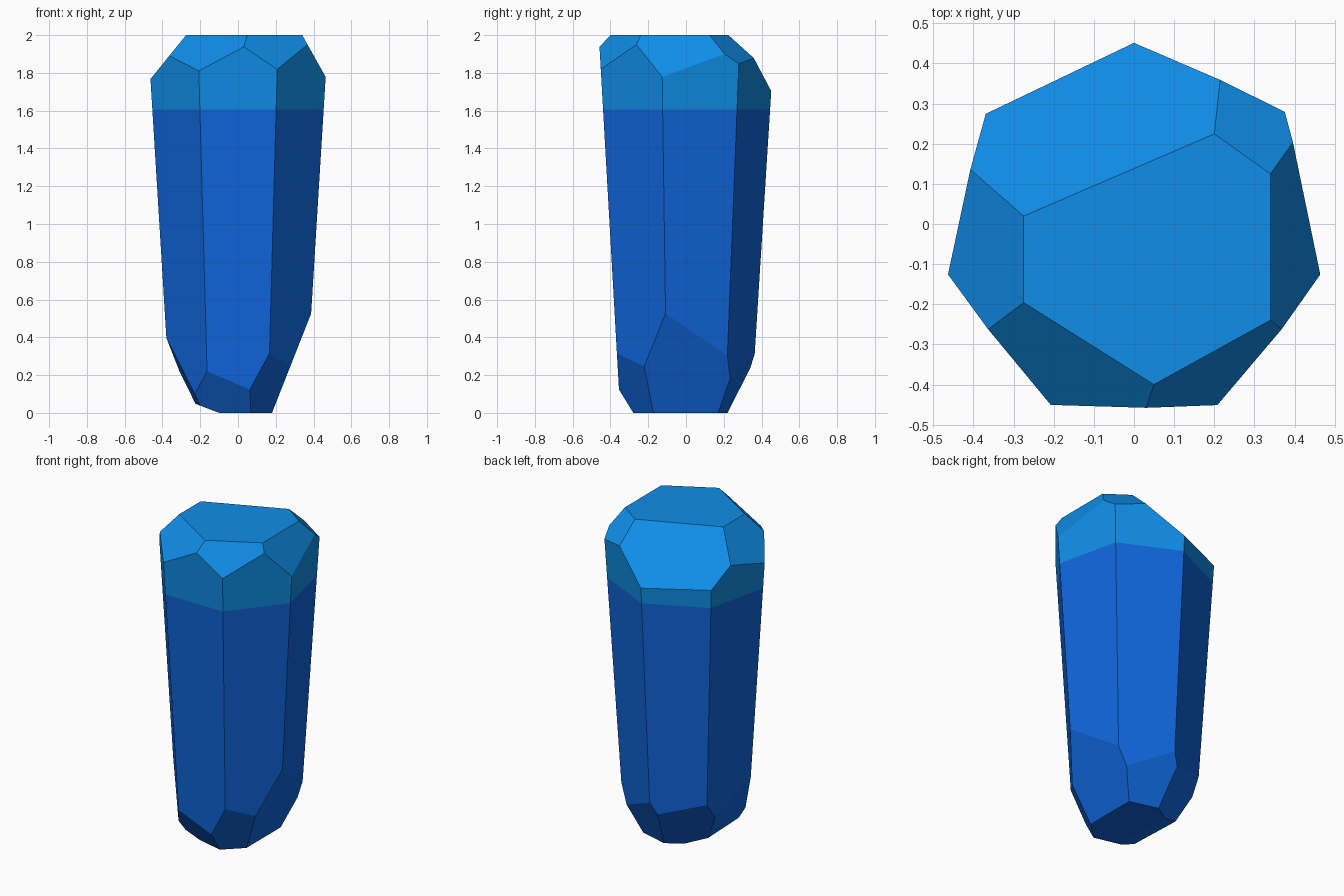
import bpy, bmesh, math
from mathutils import Vector

if "Cube" in bpy.data.objects:
    bpy.data.objects.remove(bpy.data.objects["Cube"])

SIDES, HEIGHT, SPLIT = 7, 2.0, 1.605
Y_OFF = -0.02

# facets: (azimuth in degrees, distance of its edge from the axis, run per unit of height)
TOP_CUTS = [(113.3, 0.127, 0.97), (54.5, 0.299, 0.97), (0, 0.34, 0.56),
            (-61.1, 0.374, 0.67), (-122.2, 0.312, 0.95), (180, 0.275, 0.81)]
BOTTOM_CUTS = [(0, 0.18, 0.394), (-46.4, 0.249, 0.415), (-103.7, 0.255, 0.607),
               (180, 0.10, 2.6), (183.3, 0.196, 0.4755), (123.2, 0.184, 0.5115),
               (74.5, 0.212, 0.444)]


def material(name, rgb):
    m = bpy.data.materials.new(name)
    m.diffuse_color = (*rgb, 1)
    m.use_nodes = True
    m.node_tree.nodes["Principled BSDF"].inputs["Base Color"].default_value = m.diffuse_color
    return m


def ring(bm, z):
    r = 0.364 + 0.063 * z
    angles = [math.pi / 2 + 2 * math.pi * i / SIDES for i in range(SIDES)]
    return [bm.verts.new((r * math.cos(a), r * math.sin(a) + Y_OFF, z)) for a in angles]


def slice_off(bm, azimuth, dist, run, z0, up):
    a = math.radians(azimuth)
    c, s = math.cos(a), math.sin(a)
    bmesh.ops.bisect_plane(bm, geom=bm.verts[:] + bm.edges[:] + bm.faces[:], dist=1e-5,
                           plane_co=Vector((c * dist, s * dist, z0)),
                           plane_no=Vector((c, s, up * run)).normalized(),
                           clear_outer=True)
    # cap the opening left by the cut
    rim = [e for e in bm.edges if e.is_boundary]
    if rim:
        bmesh.ops.contextual_create(bm, geom=rim)


bm = bmesh.new()

# tapered seven-sided column
low, high = ring(bm, 0), ring(bm, HEIGHT)
bm.faces.new(low[::-1])
bm.faces.new(high)
for i in range(SIDES):
    j = (i + 1) % SIDES
    bm.faces.new((low[i], low[j], high[j], high[i]))

# angled facets at both ends
for cut in TOP_CUTS:
    slice_off(bm, *cut, HEIGHT, 1)
for cut in BOTTOM_CUTS:
    slice_off(bm, *cut, 0, -1)

# colour break near the tip
bmesh.ops.bisect_plane(bm, geom=bm.verts[:] + bm.edges[:] + bm.faces[:],
                       plane_co=(0, 0, SPLIT), plane_no=(0, 0, 1))
bmesh.ops.recalc_face_normals(bm, faces=bm.faces[:])
for f in bm.faces:
    f.material_index = int(f.calc_center_median().z > SPLIT)
    f.smooth = False

mesh = bpy.data.meshes.new("crystal")
bm.to_mesh(mesh)
bm.free()
mesh.materials.append(material("deep blue", (0.005, 0.133, 0.716)))
mesh.materials.append(material("bright blue tip", (0.005, 0.271, 0.807)))
bpy.context.collection.objects.link(bpy.data.objects.new("crystal", mesh))
